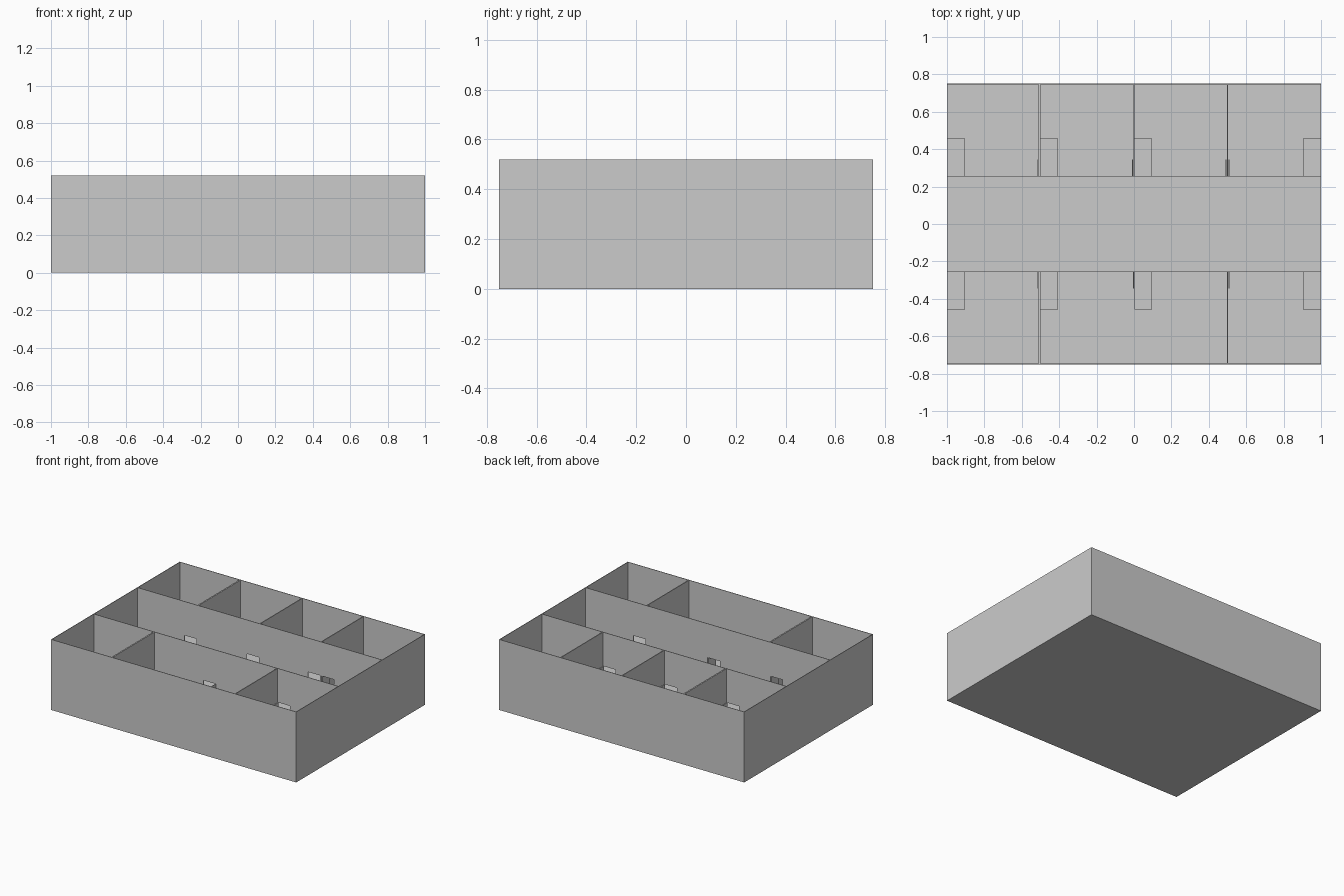
import bpy, bmesh
from mathutils import Vector

if "Cube" in bpy.data.objects:
    bpy.data.objects.remove(bpy.data.objects["Cube"])

W, D, H = 2.0, 1.5, 0.52      # overall size
T = 0.004                     # thin wall thickness
FLOOR = 0.004
DOOR_W, DOOR_H = 0.1, 0.27
COR = 0.255                   # corridor wall distance from the centre line


def finish(name, bm):
    bmesh.ops.recalc_face_normals(bm, faces=bm.faces)
    me = bpy.data.meshes.new(name)
    bm.to_mesh(me)
    bm.free()
    ob = bpy.data.objects.new(name, me)
    bpy.context.collection.objects.link(ob)
    return ob


def box(name, x0, x1, y0, y1, z0, z1):
    bm = bmesh.new()
    bmesh.ops.create_cube(bm, size=1)
    size = Vector((x1 - x0, y1 - y0, z1 - z0))
    mid = Vector((x0 + x1, y0 + y1, z0 + z1)) / 2
    for v in bm.verts:
        v.co = Vector(a * b for a, b in zip(v.co, size)) + mid
    return finish(name, bm)


def corridor_wall(name, y, doors):
    """Wall profile with door notches, extruded to its thickness."""
    x = W / 2 - T
    pts = [(-x, H), (-x, FLOOR)]
    for a in doors:
        b = a + DOOR_W
        pts += [(a, FLOOR), (a, DOOR_H), (b, DOOR_H), (b, FLOOR)]
    pts += [(x, FLOOR), (x, H)]
    bm = bmesh.new()
    face = bm.faces.new([bm.verts.new((px, y - T / 2, pz)) for px, pz in pts])
    ext = bmesh.ops.extrude_face_region(bm, geom=[face])
    moved = [g for g in ext["geom"] if isinstance(g, bmesh.types.BMVert)]
    bmesh.ops.translate(bm, verts=moved, vec=(0, T, 0))
    return finish(name, bm)


# Floor and outer walls
box("floor", -W / 2, W / 2, -D / 2, D / 2, 0, FLOOR)
for side, s in (("left", -1), ("right", 1)):
    xs = sorted((s * W / 2, s * (W / 2 - T)))
    box(f"{side}_outer_wall", *xs, -D / 2, D / 2, FLOOR, H)
for side, s in (("front", -1), ("back", 1)):
    ys = sorted((s * D / 2, s * (D / 2 - T)))
    box(f"{side}_outer_wall", -W / 2 + T, W / 2 - T, *ys, FLOOR, H)

# Per row: side, partitions (x0, x1), doors (left edge, hinge side)
rows = {
    "front": (-1, [(-0.51, -0.5), (0.497, 0.503)],
              [(-0.612, 1), (-0.1, 1), (0.505, -1)]),
    "back": (1, [(-0.51, -0.5), (-0.003, 0.003), (0.497, 0.503)],
             [(-0.612, 1), (-0.105, 1), (0.395, 1), (0.505, -1)]),
}
beds = [-1 + T, -0.5, 0.003, 0.903]

for row, (s, partitions, doors) in rows.items():
    corridor_wall(f"{row}_corridor_wall", s * COR, [a for a, _ in doors])
    inner = s * (COR + T / 2)

    # Room partitions
    ys = sorted((inner, s * (D / 2 - T)))
    for i, (x0, x1) in enumerate(partitions):
        box(f"{row}_partition_{i + 1}", x0, x1, *ys, FLOOR, H)

    # Door leaves standing open into the rooms
    ys = sorted((inner, s * (COR + 0.09)))
    for i, (a, hinge) in enumerate(doors):
        x = a + DOOR_W - 0.005 if hinge > 0 else a
        box(f"{row}_door_{i + 1}", x, x + 0.005, *ys, FLOOR, DOOR_H)

    # Low beds against the corridor wall
    ys = sorted((inner, s * (COR + 0.203)))
    for i, x in enumerate(beds):
        box(f"{row}_bed_{i + 1}", x, x + 0.093, *ys, FLOOR, 0.06)
